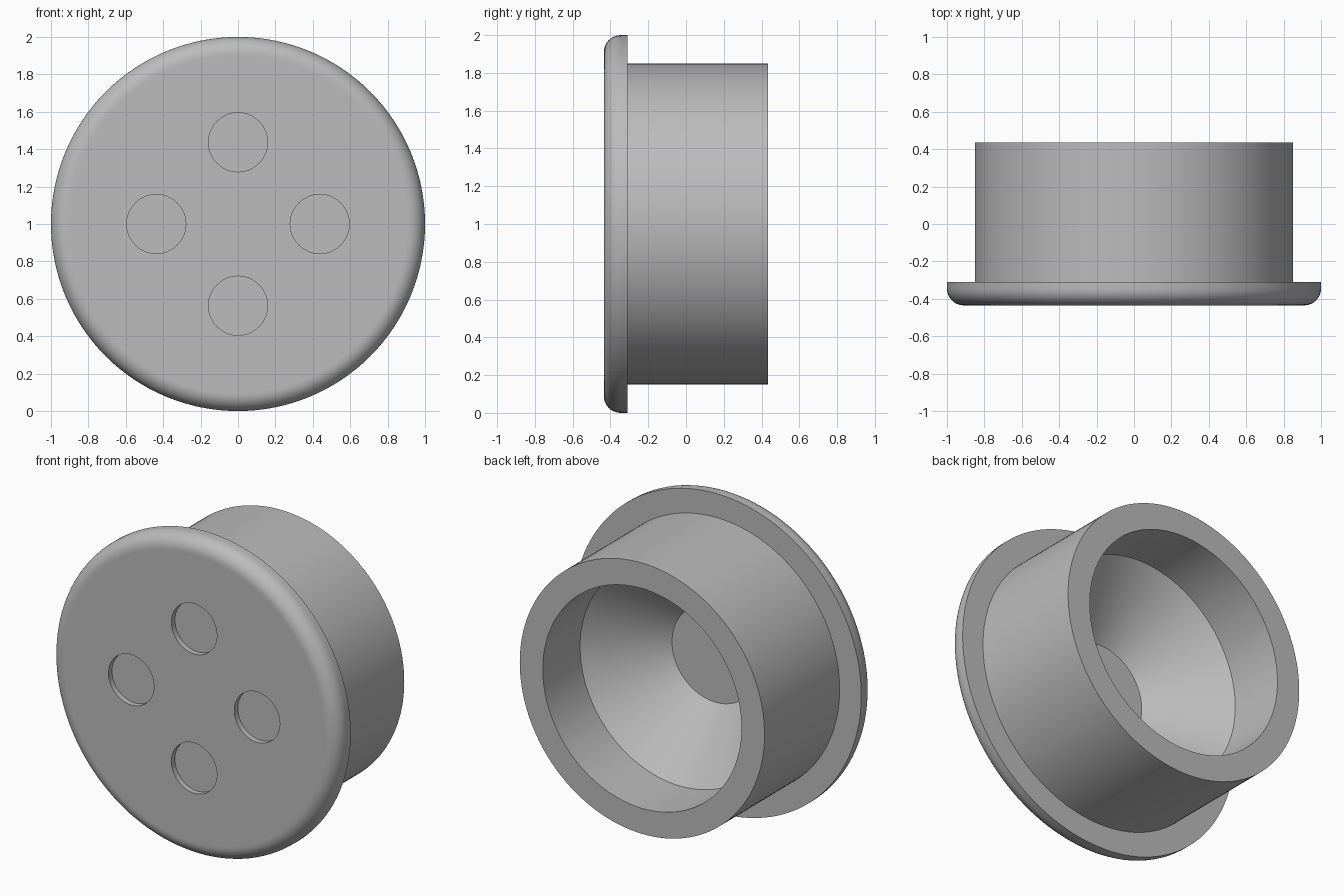
import bpy, bmesh
from math import sin, cos, pi, radians
from mathutils import Vector, Matrix

cube = bpy.data.objects.get("Cube")
if cube:
    bpy.data.objects.remove(cube, do_unlink=True)

SEGMENTS = 128
FRONT, FLANGE_BACK, BACK = -0.435, -0.31, 0.435
FILLET = 0.09

grey = bpy.data.materials.new("plain grey")
grey.use_nodes = True
colour = (0.5, 0.5, 0.5, 1)
grey.diffuse_color = colour
grey.node_tree.nodes["Principled BSDF"].inputs["Base Color"].default_value = colour


def add_object(name, bm):
    bmesh.ops.recalc_face_normals(bm, faces=bm.faces)
    mesh = bpy.data.meshes.new(name)
    bm.to_mesh(mesh)
    bm.free()
    mesh.materials.append(grey)
    obj = bpy.data.objects.new(name, mesh)
    bpy.context.collection.objects.link(obj)
    return obj


def lathe(name, profile):
    """Revolve (radius, y) points around the y axis."""
    bm = bmesh.new()
    verts = [bm.verts.new((r, y, 0)) for r, y in profile]
    edges = [bm.edges.new(pair) for pair in zip(verts, verts[1:])]
    bmesh.ops.spin(bm, geom=verts + edges, cent=(0, 0, 0), axis=(0, 1, 0),
                   angle=2 * pi, steps=SEGMENTS, use_duplicate=False)
    bmesh.ops.remove_doubles(bm, verts=bm.verts, dist=1e-5)
    bmesh.ops.translate(bm, verts=bm.verts, vec=(0, 0, 1))
    return add_object(name, bm)


# Flanged plug: rounded front flange, barrel, hollow back with conical bottom
fillet = [(1 - FILLET + FILLET * sin(a), FRONT + FILLET - FILLET * cos(a))
          for a in (i * pi / 20 for i in range(11))]
plug = lathe("flanged_plug", [(0, FRONT), (0.9, FRONT)] + fillet + [
    (1, FLANGE_BACK), (0.85, FLANGE_BACK), (0.85, BACK), (0.69, BACK),
    (0.69, 0.065), (0.3, -0.29), (0, -0.29)])

# Four shallow round recesses in the front
bm = bmesh.new()
for x, z in ((0.437, 0), (-0.437, 0), (0, 0.437), (0, -0.437)):
    place = Matrix.Translation((x, FRONT, 1 + z)) @ Matrix.Rotation(pi / 2, 4, "X")
    bmesh.ops.create_cone(bm, cap_ends=True, segments=64, radius1=0.158,
                          radius2=0.158, depth=0.07, matrix=place)
cutter = add_object("recess_cutter", bm)
cutter.hide_render = True

cut = plug.modifiers.new("recesses", "BOOLEAN")
cut.operation = "DIFFERENCE"
cut.solver = "EXACT"
cut.object = cutter
bpy.ops.object.select_all(action="DESELECT")
bpy.context.view_layer.objects.active = plug
plug.select_set(True)
bpy.ops.object.modifier_apply(modifier=cut.name)
bpy.data.objects.remove(cutter, do_unlink=True)
bpy.ops.object.shade_smooth_by_angle(angle=radians(30))
